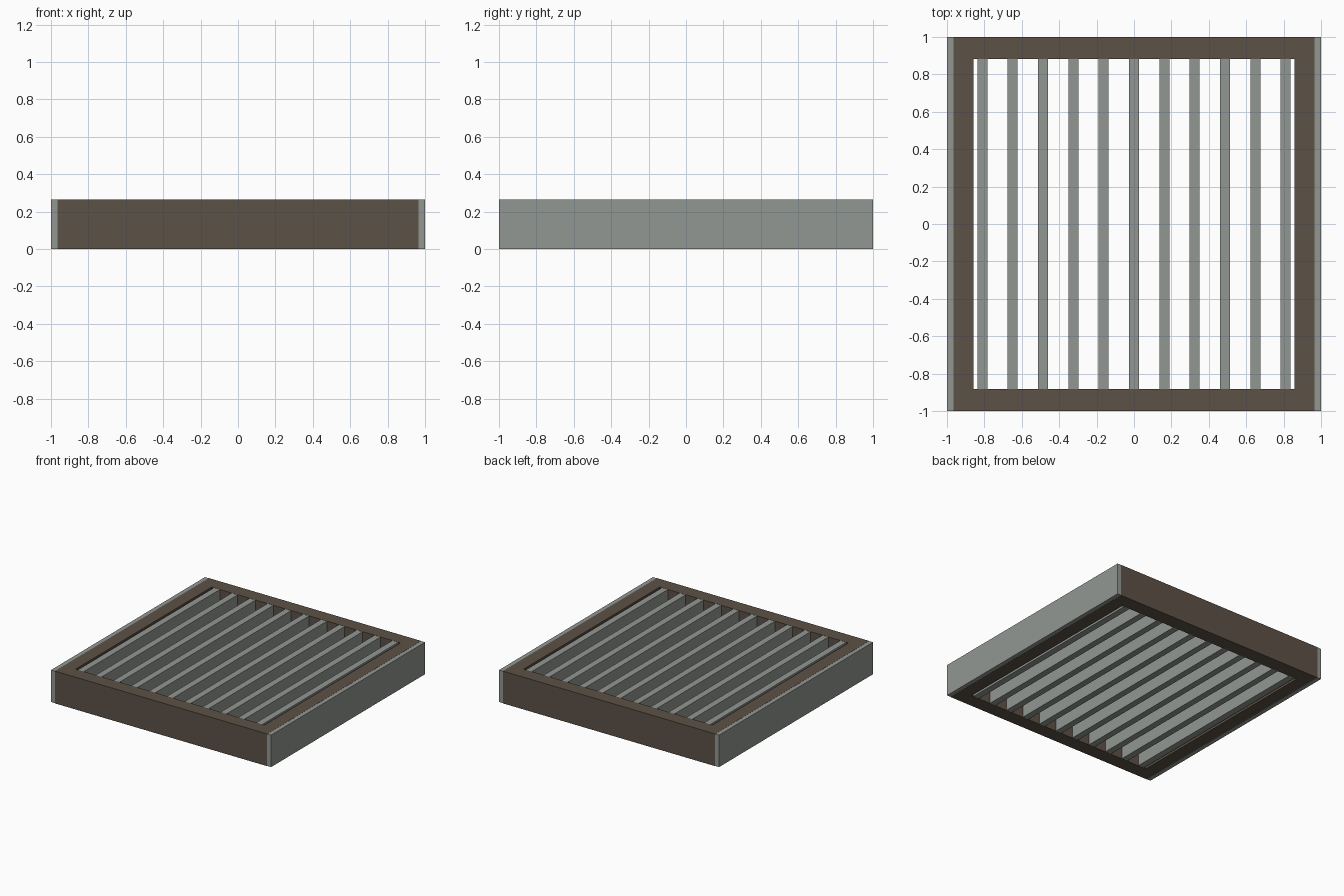
import bpy, bmesh
from mathutils import Vector

if "Cube" in bpy.data.objects:
    bpy.data.objects.remove(bpy.data.objects["Cube"])

H = 0.265        # overall height
EPS = 0.001      # bars sit a hair inside the frame so faces never coincide
BAR_W = 0.054
COUNT = 13


def material(name, color):
    m = bpy.data.materials.new(name)
    m.diffuse_color = (*color, 1)
    m.use_nodes = True
    m.node_tree.nodes["Principled BSDF"].inputs["Base Color"].default_value = m.diffuse_color
    return m


def finish(name, bm, mat):
    bmesh.ops.recalc_face_normals(bm, faces=bm.faces)
    me = bpy.data.meshes.new(name)
    bm.to_mesh(me)
    bm.free()
    me.materials.append(mat)
    ob = bpy.data.objects.new(name, me)
    bpy.context.collection.objects.link(ob)


def box(name, center, size, mat):
    bm = bmesh.new()
    bmesh.ops.create_cube(bm, size=1)
    for v in bm.verts:
        v.co = Vector(center) + v.co * Vector(size)
    finish(name, bm, mat)


brown = material("brown_frame", (0.107, 0.082, 0.061))
steel = material("grey_steel", (0.29, 0.31, 0.29))

# Rectangular frame: flat ring extruded upward
bm = bmesh.new()
corners = [(-1, -1), (1, -1), (1, 1), (-1, 1)]
outer = [bm.verts.new((sx * 0.965, sy, 0)) for sx, sy in corners]
inner = [bm.verts.new((sx * 0.858, sy * 0.883, 0)) for sx, sy in corners]
for i in range(4):
    j = (i + 1) % 4
    bm.faces.new((outer[i], outer[j], inner[j], inner[i]))
ring = bmesh.ops.extrude_face_region(bm, geom=bm.faces[:])
bmesh.ops.translate(bm, vec=(0, 0, H),
                    verts=[g for g in ring["geom"] if isinstance(g, bmesh.types.BMVert)])
finish("frame", bm, brown)

# Evenly spaced bars; the outermost two cap the frame's sides
step = (2 - BAR_W) / (COUNT - 1)
for i in range(COUNT):
    x = -1 + BAR_W / 2 + i * step
    name = "side_plate" if i in (0, COUNT - 1) else "grate_bar"
    box(f"{name}_{i + 1}", (x, 0, H / 2),
        (BAR_W, 2 - 2 * EPS, H - 2 * EPS), steel)
